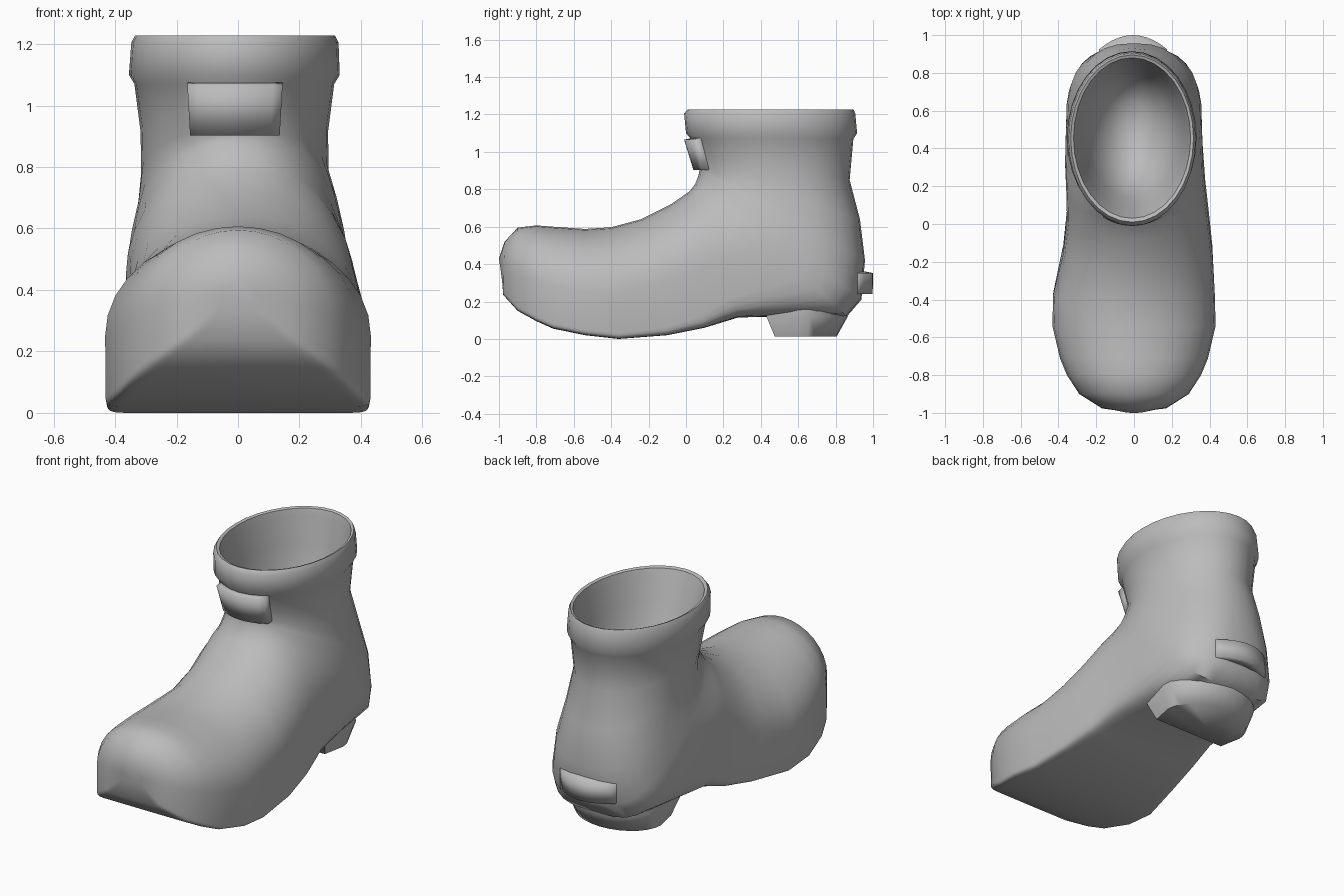
import bpy, bmesh, math

old = bpy.data.objects.get("Cube")
if old:
    bpy.data.objects.remove(old, do_unlink=True)

grey = bpy.data.materials.new("plain grey")
grey.use_nodes = True
grey.diffuse_color = (0.5, 0.5, 0.5, 1)
for node in grey.node_tree.nodes:
    if node.type == 'BSDF_PRINCIPLED':
        node.inputs["Base Color"].default_value = (0.5, 0.5, 0.5, 1)


def loft(name, rings, angle=50):
    """Skin a list of equal closed loops, capping both ends."""
    bm = bmesh.new()
    loops = [[bm.verts.new(p) for p in ring] for ring in rings]
    n = len(loops[0])
    for a, b in zip(loops, loops[1:]):
        for i in range(n):
            j = (i + 1) % n
            bm.faces.new((a[i], a[j], b[j], b[i]))
    bm.faces.new(loops[0])
    bm.faces.new(loops[-1])
    bmesh.ops.recalc_face_normals(bm, faces=bm.faces)
    mesh = bpy.data.meshes.new(name)
    bm.to_mesh(mesh)
    bm.free()
    mesh.materials.append(grey)
    obj = bpy.data.objects.new(name, mesh)
    bpy.context.collection.objects.link(obj)
    bpy.ops.object.select_all(action='DESELECT')
    obj.select_set(True)
    bpy.context.view_layer.objects.active = obj
    bpy.ops.object.shade_smooth_by_angle(angle=math.radians(angle))
    return obj


def section(top, bottom, width, cx=0, split=0.5, power=2, count=32):
    """Oval across x between two profile points; power squares its lower half."""
    ring = []
    for i in range(count):
        a = 2 * math.pi * i / count
        c, s = math.cos(a), math.sin(a)
        p = 2 if s >= 0 else power
        x = math.copysign(abs(c) ** (2 / p), c) * width
        h = abs(s) ** (2 / p)
        t = split + (1 - split) * h if s >= 0 else split * (1 - h)
        ring.append((cx + x,
                     bottom[0] + (top[0] - bottom[0]) * t,
                     bottom[1] + (top[1] - bottom[1]) * t))
    return ring


# Boot body: sections fan from the toe, round the ankle and up the shaft
foot = [
    section((-1, .43), (-.985, .33), .06, 0, .45, 5),
    section((-.97, .52), (-.977, .235), .17, 0, .43, 14),
    section((-.9, .595), (-.9, .15), .29, 0, .42, 20),
    section((-.8, .607), (-.8, .095), .355, 0, .41, 24),
    section((-.71, .6), (-.71, .055), .392, 0, .41, 24),
    section((-.54, .588), (-.54, .02), .432, 0, .41, 24),
    section((-.4, .597), (-.36, 0), .428, 0, .41, 24),
    section((-.24, .64), (-.1, .02), .395, .02, .43, 20),
    section((-.08, .72), (.1, .06), .375, .02, .45, 14),
    section((.02, .79), (.28, .115), .368, .01, .46, 8),
    section((.05, .83), (.55, .12), .365, 0, .46, 5),
    section((.065, .87), (.86, .12), .36, 0, .46, 3.5),
    section((.07, .89), (.938, .21), .352, 0, .46, 2.8),
    section((.072, .905), (.957, .42), .328, 0, .47, 2.5),
    section((.065, .93), (.93, .64), .305, -.01, .48, 2.2),
    section((.05, .98), (.875, .85), .305, -.012),
    section((.025, 1.07), (.895, 1.07), .325, -.012),
]
# Rolled cuff
cuff = [
    section((0, 1.1), (.915, 1.1), .343, -.012),
    section((-.01, 1.205), (.905, 1.205), .337, -.01),
    section((.01, 1.228), (.895, 1.228), .325, -.01),
    section((.03, 1.222), (.88, 1.222), .31, -.01),
]
# Hollow lining, narrowing to a rounded bowl
lining = [
    section((.045, 1.18), (.87, 1.18), .3, -.01),
    section((.09, 1.05), (.85, 1.02), .275, -.01),
    section((.14, .9), (.81, .84), .24, -.01),
    section((.2, .77), (.75, .7), .19, -.01),
    section((.29, .67), (.65, .62), .11, -.01),
    section((.4, .62), (.52, .6), .04, -.01),
]
loft("boot_body", foot + cuff + lining)


def heel_outline(front, back, width, z, count=14):
    """D shape: straight front edge, rounded back."""
    mid = front + (back - front) * .4
    pts = [(width * .9, front, z)]
    for i in range(count + 1):
        a = math.pi * i / count
        pts.append((width * math.cos(a), mid + (back - mid) * math.sin(a), z))
    pts.append((-width * .9, front, z))
    return pts


# Heel block
loft("heel_block", [
    heel_outline(.43, .86, .29, .21),
    heel_outline(.43, .865, .295, .12),
    heel_outline(.475, .805, .26, .012),
], 70)


def tab(name, x0, x1, low, high, sag, thick, facing, taper=1, steps=10):
    """Curved strap piece bent round the shaft, between low and high (y, z)."""
    mid, half = (x0 + x1) / 2, (x1 - x0) / 2
    rings = []
    for i in range(steps + 1):
        u = -1 + 2 * i / steps
        x, xl = mid + half * u, mid + half * u * taper
        bend = -facing * sag * u * u
        inner = -facing * thick
        rings.append([(xl, low[0] + bend, low[1]),
                      (x, high[0] + bend, high[1]),
                      (x, high[0] + bend + inner, high[1] + .012),
                      (xl, low[0] + bend + inner, low[1])])
    return loft(name, rings, 100)


# Front patch and heel pull tab
tab("front_patch", -.165, .145, (.04, .902), (-.01, 1.065), .045, .05, -1, .94)
tab("heel_tab", -.185, .175, (.998, .24), (1.0, .352), .075, .06, 1)
